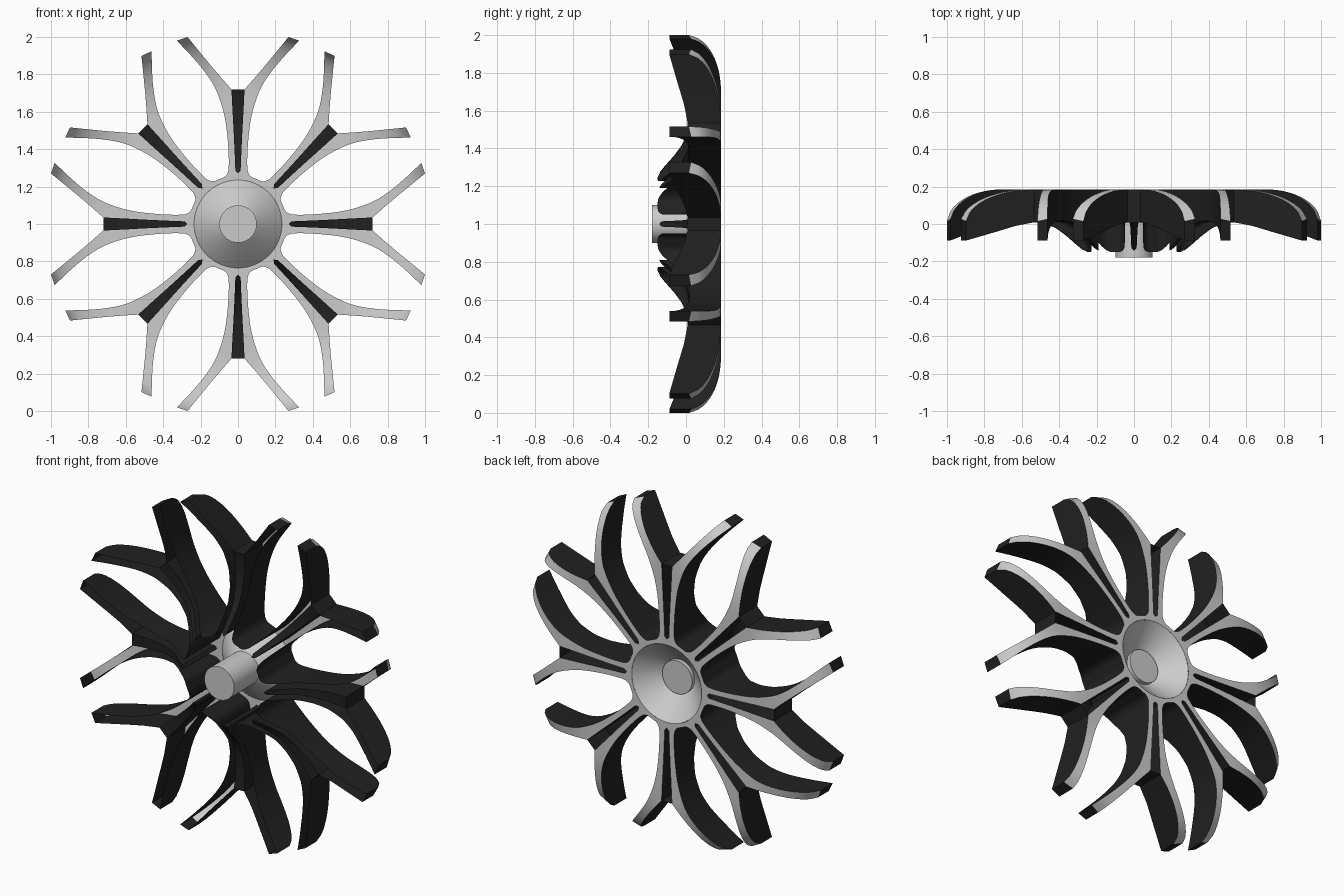
import bpy, bmesh, math
from mathutils import Vector, Matrix

if "Cube" in bpy.data.objects:
    bpy.data.objects.remove(bpy.data.objects["Cube"])

N_SPOKES = 8
STEPS = 5
DEPTH = 0.185

# Half of one forked spoke (x, radial): inner edge / outer edge, tip to hub
ROWS = [((.27, 1.0), (.327, .98)), ((.205, .92), (.255, .905)),
        ((.145, .847), (.185, .823)), ((.088, .78), (.128, .738)),
        ((.035, .72), (.092, .65)), ((.029, .60), (.069, .56)),
        ((.023, .49), (.056, .46)), ((.018, .385), (.05, .37)),
        ((.014, .285), (.05, .30)), ((0, .27), (.056, .272)),
        ((0, .235), (.068, .255)), ((.046, .2305), (.083, .2465)),
        ((.09, .217), (.0995, .2402))]
CROTCH, SLOT_END = 4 * STEPS, 9 * STEPS

# Lower rim of the side walls (radius, y)
RIM = [(.20, -.15), (.26, -.15), (.31, -.11), (.36, -.065), (.42, -.02), (.5, .008),
       (.6, .02), (.7, .014), (.8, -.01), (.9, -.045), (1.04, -.09)]


def rim_y(r):
    for (r0, y0), (r1, y1) in zip(RIM, RIM[1:]):
        if r <= r1:
            return y0 + (y1 - y0) * (r - r0) / (r1 - r0)
    return RIM[-1][1]


def face_y(r):
    t = min(1, max(0, (r - .70) / .337))
    return DEPTH * math.sqrt(1 - t * t)


def smooth_path(pts):
    p = [Vector(q) for q in pts]
    p = [2 * p[0] - p[1]] + p + [2 * p[-1] - p[-2]]
    out = []
    for a, b, c, d in zip(p, p[1:], p[2:], p[3:]):
        for i in range(STEPS):
            t = i / STEPS
            out.append(.5 * (2 * b + (c - a) * t + (2 * a - 5 * b + 4 * c - d) * t * t
                             + (3 * b - a - 3 * c + d) * t ** 3))
    return out + [p[-2]]


def straight_path(pts):
    p = [Vector(q) for q in pts]
    return [a.lerp(b, i / STEPS) for a, b in zip(p, p[1:]) for i in range(STEPS)] + [p[-1]]


inner = straight_path([r[0] for r in ROWS])
for i in range(10 * STEPS, len(inner)):
    inner[i] = inner[i].normalized() * .235
outer = smooth_path([r[1] for r in ROWS])


def top(p):
    return Vector((p.x, face_y(p.length), p.y))


def low(p):
    return Vector((p.x, rim_y(p.length), p.y))


def flip(p):
    return Vector((-p.x, p.y))


def strip(bm, a, b):
    """Ribbon of quads between two matching point rows."""
    for i in range(len(a) - 1):
        quad = []
        for q in (a[i], a[i + 1], b[i + 1], b[i]):
            if all((q - k).length > 1e-5 for k in quad):
                quad.append(q)
        if len(quad) > 2:
            bm.faces.new([bm.verts.new(q) for q in quad])


def finish(bm, name, mat=None, face_back=False):
    bmesh.ops.remove_doubles(bm, verts=bm.verts, dist=1e-4)
    bmesh.ops.recalc_face_normals(bm, faces=bm.faces)
    bm.normal_update()
    if face_back:
        for f in bm.faces:
            if f.normal.y < 0:
                f.normal_flip()
    me = bpy.data.meshes.new(name)
    bm.to_mesh(me)
    bm.free()
    ob = bpy.data.objects.new(name, me)
    bpy.context.collection.objects.link(ob)
    ob.location.z = 1
    if mat:
        me.materials.append(mat)
    bpy.ops.object.select_all(action='DESELECT')
    ob.select_set(True)
    bpy.context.view_layer.objects.active = ob
    bpy.ops.object.shade_smooth_by_angle(angle=math.radians(35))
    return ob


def around(bm):
    """Repeat the spoke around the axle."""
    geom = bm.verts[:] + bm.edges[:] + bm.faces[:]
    for k in range(1, N_SPOKES):
        new = bmesh.ops.duplicate(bm, geom=geom)['geom']
        bmesh.ops.rotate(bm, verts=[g for g in new if isinstance(g, bmesh.types.BMVert)],
                         cent=(0, 0, 0),
                         matrix=Matrix.Rotation(k * 2 * math.pi / N_SPOKES, 3, 'Y'))


dark = bpy.data.materials.new("dark_paint")
dark.diffuse_color = (.015, .015, .015, 1)
dark.use_nodes = True
dark.node_tree.nodes["Principled BSDF"].inputs["Base Color"].default_value = dark.diffuse_color

# Bright spoke faces, open on the front side
bm = bmesh.new()
for side in (lambda p: p, flip):
    strip(bm, [top(side(p)) for p in inner], [top(side(p)) for p in outer])
around(bm)
finish(bm, "spoke_faces", face_back=True)

# Dark side walls, tip caps and slot troughs
bm = bmesh.new()
slot = inner[CROTCH:SLOT_END + 1]
for side in (lambda p: p, flip):
    for path in (outer, inner[:SLOT_END + 1], [inner[0], outer[0]]):
        pts = [side(p) for p in path]
        strip(bm, [top(p) for p in pts], [low(p) for p in pts])
strip(bm, [low(p) for p in slot], [low(flip(p)) for p in slot])
ends = [inner[CROTCH], flip(inner[CROTCH])]
strip(bm, [top(p) for p in ends], [low(p) for p in ends])
around(bm)
finish(bm, "spoke_walls", dark)


def lathe(name, profile, n=64):
    bm = bmesh.new()
    rings = [[Vector((r * math.sin(a), y, r * math.cos(a)))
              for a in (2 * math.pi * i / n for i in range(n + 1))] for r, y in profile]
    for a, b in zip(rings, rings[1:]):
        strip(bm, a, b)
    return finish(bm, name)


# Hub dish and axle
lathe("hub_dish", [(.235, DEPTH), (.17, .12), (.1, .06)])
lathe("axle", [(0, .085), (.1, .085), (.1, -.18), (0, -.18)])
